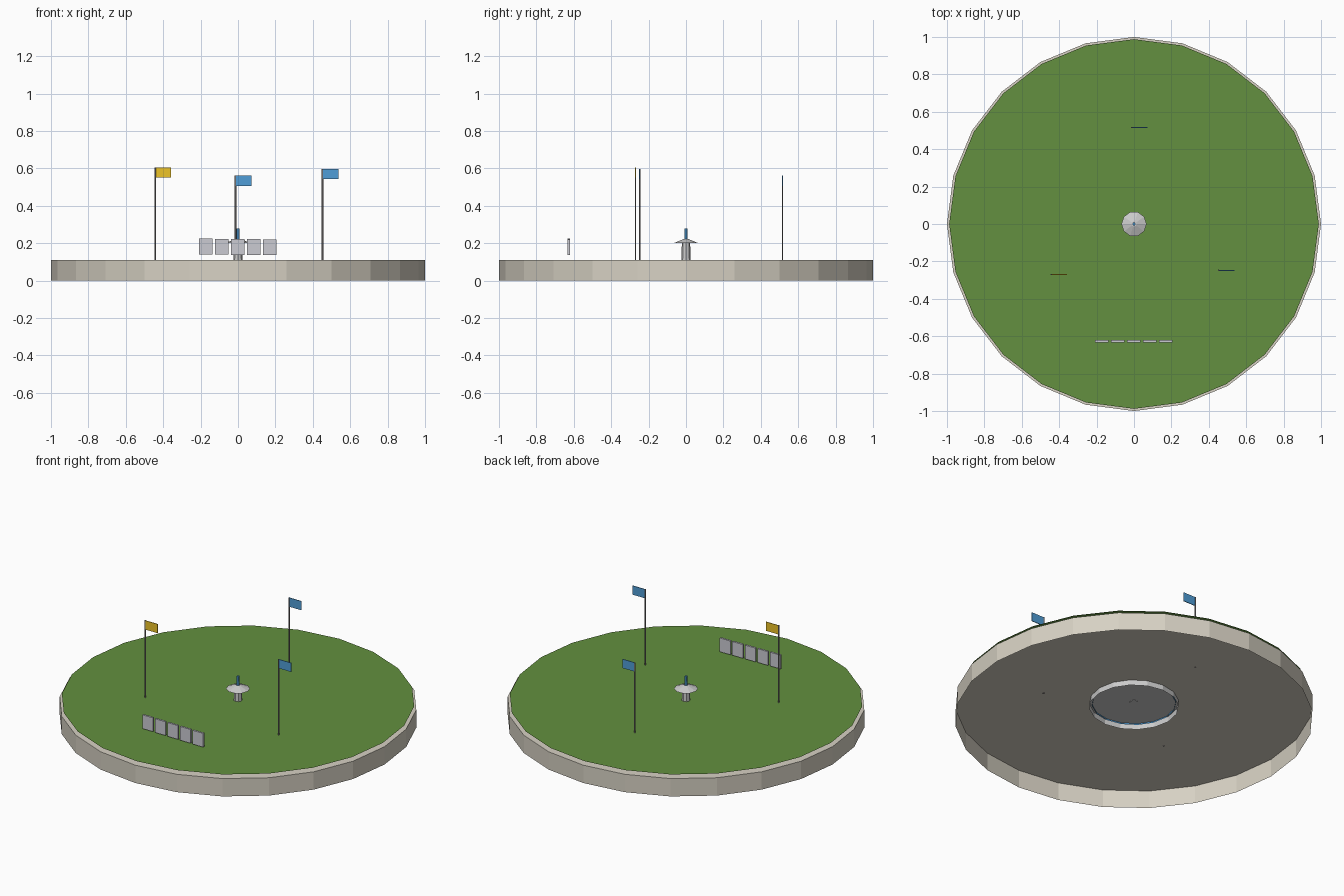
import bpy, bmesh, math

if "Cube" in bpy.data.objects:
    bpy.data.objects.remove(bpy.data.objects["Cube"])


def material(name, rgb):
    m = bpy.data.materials.new(name)
    m.diffuse_color = (*rgb, 1)
    m.use_nodes = True
    m.node_tree.nodes["Principled BSDF"].inputs["Base Color"].default_value = m.diffuse_color
    return m


STONE = material("warm_stone", (0.68, 0.64, 0.55))
GRASS = material("grass_green", (0.125, 0.28, 0.05))
PALE = material("pale_stone", (0.88, 0.88, 0.86))
GREY = material("fountain_grey", (0.58, 0.57, 0.56))
BLUE = material("blue", (0.08, 0.34, 0.68))
YELLOW = material("yellow", (0.85, 0.55, 0.02))
METAL = material("dark_metal", (0.27, 0.25, 0.25))
PANEL = material("panel_grey", (0.60, 0.60, 0.65))


def add_object(name, bm, mat=None):
    mesh = bpy.data.meshes.new(name)
    bm.to_mesh(mesh)
    bm.free()
    obj = bpy.data.objects.new(name, mesh)
    bpy.context.collection.objects.link(obj)
    if mat:
        mesh.materials.append(mat)
    return obj


def lathe(name, profile, sides, mat=None, at=(0, 0)):
    """Faceted turned part from (radius, z) points; radius 0 closes it."""
    bm = bmesh.new()
    verts = [bm.verts.new((r + at[0], at[1], z)) for r, z in profile]
    edges = [bm.edges.new(p) for p in zip(verts, verts[1:])]
    bmesh.ops.spin(bm, geom=verts + edges, cent=(*at, 0), axis=(0, 0, 1),
                   angle=math.tau, steps=sides, use_merge=True)
    bmesh.ops.remove_doubles(bm, verts=bm.verts, dist=1e-5)
    bmesh.ops.recalc_face_normals(bm, faces=bm.faces)
    return add_object(name, bm, mat)


def disc(name, radius, z, sides, mat):
    """Single flat sheet facing up."""
    bm = bmesh.new()
    ring = [bm.verts.new((radius * math.cos(math.tau * i / sides),
                          radius * math.sin(math.tau * i / sides), z))
            for i in range(sides)]
    bm.faces.new(ring)
    return add_object(name, bm, mat)


def box(name, centre, size, mat=None):
    bm = bmesh.new()
    bmesh.ops.create_cube(bm, size=1)
    for v in bm.verts:
        v.co = [c + s * k for c, s, k in zip(centre, size, v.co)]
    return add_object(name, bm, mat)


# Round plinth, hollow underneath, with a thin lawn sheet over it
lathe("plinth", [(1, 0), (1, 0.11), (0, 0.11)], 24, STONE)
disc("lawn", 0.988, 0.13, 24, GRASS)

# Sunken fountain basin and water, seen from below
lathe("fountain_basin", [(0.25, 0.075), (0.25, 0.108), (0, 0.108)], 16, PALE)
lathe("fountain_water", [(0.235, 0.096), (0.235, 0.104)], 16, BLUE)

# Fountain column, sloped top and water jet
lathe("fountain_column", [(0, 0.105), (0.025, 0.105), (0.022, 0.205), (0, 0.205)], 8, GREY)
lathe("fountain_top", [(0, 0.201), (0.067, 0.201), (0.014, 0.222), (0, 0.222)], 10, GREY)
lathe("water_jet", [(0, 0.215), (0.009, 0.215), (0.008, 0.278), (0, 0.278)], 6, BLUE)

# Flagpoles with thin flags
for i, (x, y, top, mat) in enumerate([(-0.443, -0.27, 0.605, YELLOW),
                                      (0.452, -0.248, 0.597, BLUE),
                                      (-0.013, 0.516, 0.561, BLUE)], 1):
    lathe(f"flagpole_{i}", [(0, 0.106), (0.0045, 0.106), (0.0045, top), (0, top)],
          6, METAL, (x, y))
    box(f"flag_{i}", (x + 0.0425, y, top - 0.0275), (0.085, 0.004, 0.055), mat)

# Row of display panels near the front edge
for i in range(5):
    box(f"display_panel_{i + 1}", (-0.173 + 0.0855 * i, -0.627, 0.182 - 0.001 * i),
        (0.072, 0.012, 0.085), PANEL)
